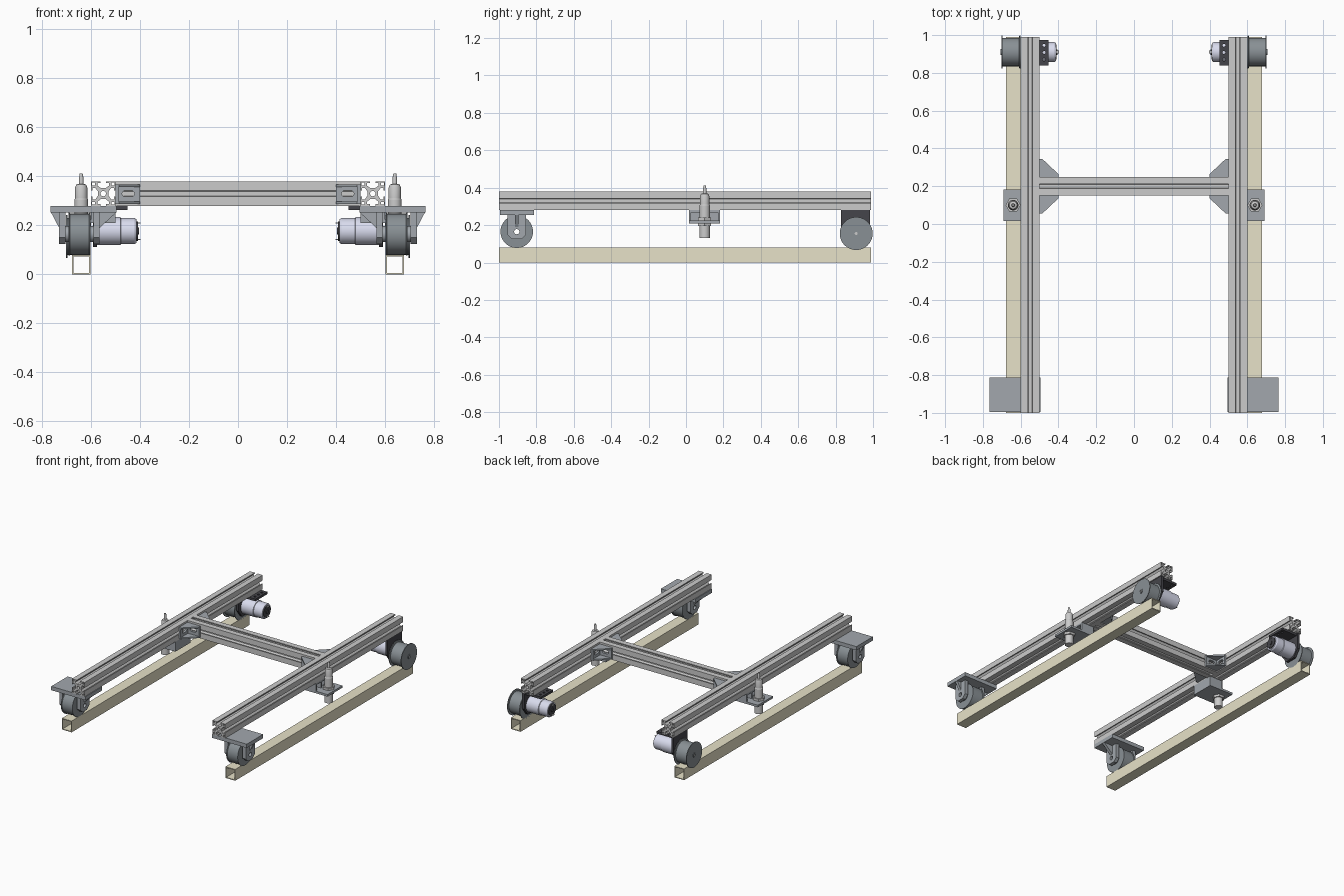
import bpy, bmesh, math
from mathutils import Matrix, Vector

if "Cube" in bpy.data.objects:
    bpy.data.objects.remove(bpy.data.objects["Cube"])


def material(name, rgb):
    m = bpy.data.materials.new(name)
    m.diffuse_color = (*rgb, 1)
    m.use_nodes = True
    m.node_tree.nodes["Principled BSDF"].inputs["Base Color"].default_value = m.diffuse_color
    return m


ALU = material("aluminium", (0.62, 0.62, 0.62))
STEEL = material("bracket_grey", (0.36, 0.39, 0.42))
DARK = material("wheel_grey", (0.25, 0.28, 0.30))
BLACK = material("black", (0.06, 0.06, 0.07))
BEIGE = material("track_beige", (0.80, 0.76, 0.58))
LILAC = material("motor_lilac", (0.70, 0.72, 0.86))

# local (u, v, w) -> world, with w running along the chosen axis
AXES = {
    'x': Matrix(((0, 0, 1, 0), (1, 0, 0, 0), (0, 1, 0, 0), (0, 0, 0, 1))),
    'y': Matrix(((1, 0, 0, 0), (0, 0, 1, 0), (0, 1, 0, 0), (0, 0, 0, 1))),
    'z': Matrix.Identity(4),
}


def finish(name, mesh, mat, pair):
    bm = bmesh.new()
    bm.from_mesh(mesh)
    bmesh.ops.remove_doubles(bm, verts=bm.verts, dist=1e-5)
    bmesh.ops.recalc_face_normals(bm, faces=bm.faces)
    bm.to_mesh(mesh)
    bm.free()
    mesh.materials.clear()
    mesh.materials.append(mat)
    ob = bpy.data.objects.new(name, mesh)
    bpy.context.collection.objects.link(ob)
    if pair:
        ob.modifiers.new("left_and_right", 'MIRROR').use_mirror_merge = False
    return ob


def prism(name, loops, axis, lo, hi, mat, pair=True):
    """Extrude an outline (first loop) with holes (other loops) along an axis."""
    cu = bpy.data.curves.new(name, 'CURVE')
    cu.dimensions, cu.fill_mode, cu.extrude = '2D', 'BOTH', (hi - lo) / 2
    for loop in loops:
        sp = cu.splines.new('POLY')
        sp.points.add(len(loop) - 1)
        for p, (u, v) in zip(sp.points, loop):
            p.co = (u, v, 0, 1)
        sp.use_cyclic_u = True
    tmp = bpy.data.objects.new("tmp", cu)
    mesh = bpy.data.meshes.new_from_object(tmp)
    bpy.data.objects.remove(tmp)
    bpy.data.curves.remove(cu)
    mesh.transform(AXES[axis] @ Matrix.Translation((0, 0, (lo + hi) / 2)))
    return finish(name, mesh, mat, pair)


def lathe(name, profile, axis, centre, mat, steps=40):
    """Revolve a closed (radius, position) profile about an axis."""
    bm = bmesh.new()
    rings = []
    for i in range(steps):
        a = 2 * math.pi * i / steps
        rings.append([bm.verts.new(AXES[axis] @ Vector(
            (centre[0] + r * math.cos(a), centre[1] + r * math.sin(a), t))) for r, t in profile])
    n = len(profile)
    for i in range(steps):
        a, b = rings[i], rings[(i + 1) % steps]
        for j in range(n):
            k = (j + 1) % n
            if profile[j][0] or profile[k][0]:
                bm.faces.new((a[j], b[j], b[k], a[k]))
    bmesh.ops.dissolve_degenerate(bm, dist=1e-6, edges=bm.edges)
    mesh = bpy.data.meshes.new(name)
    bm.to_mesh(mesh)
    bm.free()
    return finish(name, mesh, mat, True)


def rod(name, r, lo, hi, axis, centre, mat, steps=32):
    return lathe(name, [(0, lo), (r, lo), (r, hi), (0, hi)], axis, centre, mat, steps)


def rect(u0, v0, u1, v1):
    return [(u0, v0), (u1, v0), (u1, v1), (u0, v1)]


def circle(u, v, r, n=20):
    return [(u + r * math.cos(2 * math.pi * i / n), v + r * math.sin(2 * math.pi * i / n)) for i in range(n)]


def slot(u, v, half, r):
    """Round-ended slot along u."""
    return [(u + (half if math.cos(a) > 0 else -half) + r * math.cos(a), v + r * math.sin(a))
            for a in [2 * math.pi * (i + 0.5) / 16 for i in range(16)]]


def box(name, x0, x1, y0, y1, z0, z1, mat):
    return prism(name, [rect(x0, y0, x1, y1)], 'z', z0, z1, mat)


def slotted_profile(cu, cv):
    """T-slot extrusion section with hollow corners and centre bore."""
    half = [(.022, .009), (.032, .023), (.043, .023), (.043, .012), (.05, .012)]
    quarter = half + [(.05, .05)] + [(b, a) for a, b in reversed(half)]
    outer, holes = [], [circle(0, 0, .011)]
    for k in range(4):
        c, s = round(math.cos(k * math.pi / 2)), round(math.sin(k * math.pi / 2))
        outer += [(c * a - s * b, s * a + c * b) for a, b in quarter]
        hole = rect(.034, .034, .045, .045)
        holes.append([(c * a - s * b, s * a + c * b) for a, b in hole])
    return [[(a + cu, b + cv) for a, b in loop] for loop in [outer] + holes]


# Frame beams and tracks
prism("side_beam", slotted_profile(.55, .33), 'y', -1, .99, ALU)
prism("cross_beam", slotted_profile(.2, .33), 'x', -.5, .5, ALU, pair=False)
prism("track_tube", [rect(.602, 0, .678, .08), rect(.608, .006, .672, .074)], 'y', -1, .99, BEIGE)

# Corner brackets on both sides of the cross beam
for s, side in ((1, "rear"), (-1, "front")):
    Y = lambda d: .2 + s * (.05 + d)
    web = [(.5, Y(0)), (.4, Y(0)), (.4, Y(.014)), (.486, Y(.095)), (.5, Y(.095))]
    for z in (.287, .357):
        prism(side + "_corner_web", [web], 'z', z, z + .01, STEEL)
    y0, y1 = sorted((Y(0), Y(.012)))
    prism(side + "_corner_cross_leg", [rect(.4, .287, .5, .367), slot(.448, .33, .012, .013)],
          'y', y0, y1, STEEL)
    prism(side + "_corner_beam_leg", [rect(*sorted((Y(0), Y(.095)))[:1], .287, max(Y(0), Y(.095)), .367),
                                      slot(Y(.05), .33, .012, .013)], 'x', .488, .5, STEEL)

# Front idler wheels: mounting plate, fork, ribs, wheel
FY, FZ = -.905, .165
box("idler_plate", .495, .765, -.995, -.812, .253, .28, STEEL)
fork = [(FY - .05, .253), (FY - .05, .15), (FY - .025, .125), (FY + .025, .125), (FY + .05, .15), (FY + .05, .253)]
for x, edge, face in ((.565, .497, .565), (.705, .763, .73)):
    prism("idler_fork", [fork, circle(FY, FZ, .014)], 'x', x, x + .025, STEEL)
    prism("idler_rib", [[(edge, .253), (face, .253), (face, .19)]], 'y', FY - .01, FY + .01, STEEL)
for x in (.59, .69):
    lathe("idler_collar", [(.014, x), (.032, x), (.032, x + .015), (.014, x + .015)], 'x', (FY, FZ), STEEL)


def wheel(name, x0, x1, flange, tread, bore, centre):
    lathe(name, [(bore, x0), (flange, x0), (flange, x0 + .005), (tread, x0 + .007),
                 (tread, x1 - .007), (flange, x1 - .005), (flange, x1), (bore, x1)], 'x', centre, DARK, 56)


wheel("idler_wheel", .602, .692, .087, .083, .014, (FY, FZ))

# Rear driven wheels with gear motors
RY, RZ, MZ = .91, .155, .177
wheel("drive_wheel", .602, .702, .088, .075, .012, (RY, RZ))
rod("drive_shaft", .012, .57, .699, 'x', (RY, RZ), ALU)
lathe("drive_hub", [(.008, .702), (.016, .702), (.016, .706), (.008, .706)], 'x', (RY, RZ), DARK)
plate = [(.828, .28), (.985, .28), (.985, .165), (.945, .112), (.868, .112), (.828, .165)]
prism("motor_plate", [plate], 'x', .575, .592, BLACK)
prism("motor_flange", [rect(.452, .84, .592, .975)] +
      [circle(.476, y, .008, 12) for y in (.87, .908, .946)], 'z', .264, .28, BLACK)
lathe("gear_motor", [(0, .575), (.057, .575), (.057, .48), (.053, .478), (.053, .422),
                     (.048, .414), (0, .414)], 'x', (RY, MZ), LILAC)
lathe("motor_end_cap", [(0, .415), (.04, .415), (.04, .409), (.014, .409), (.014, .404), (0, .404)],
      'x', (RY, MZ), BLACK)
for dz in (-.034, .034):
    box("motor_terminal", .398, .414, RY - .008, RY + .008, MZ + dz - .002, MZ + dz + .002, ALU)

# Sensor bracket: open box below the beam with a ledge to the outside
prism("sensor_ledge", [rect(.5, .015, .69, .182), circle(.64, .1, .024)], 'z', .21, .225, STEEL)
box("sensor_bracket_top", .5, .6, .015, .182, .268, .28, STEEL)
box("sensor_bracket_back", .5, .515, .015, .182, .225, .268, STEEL)
for y in (.015, .072, .113, .17):
    box("sensor_bracket_rib", .515, .6, y, y + .012, .225, .268, STEEL)

# Probe sensors with hex lock nuts
lathe("sensor_probe", [(0, .13), (.028, .13), (.028, .195), (.024, .2), (.024, .225), (.028, .23), (.028, .305),
                       (.025, .31), (.025, .355), (.02, .367), (.009, .37), (.009, .395),
                       (.006, .412), (0, .412)], 'z', (.64, .1), ALU)
for z in (.194, .225):
    rod("sensor_nut", .04, z, z + .016, 'z', (.64, .1), ALU, 6)

# Smooth the round parts, keep edges crisp
for ob in bpy.context.collection.objects:
    ob.select_set(True)
    bpy.context.view_layer.objects.active = ob
bpy.ops.object.shade_smooth_by_angle(angle=math.radians(28))
